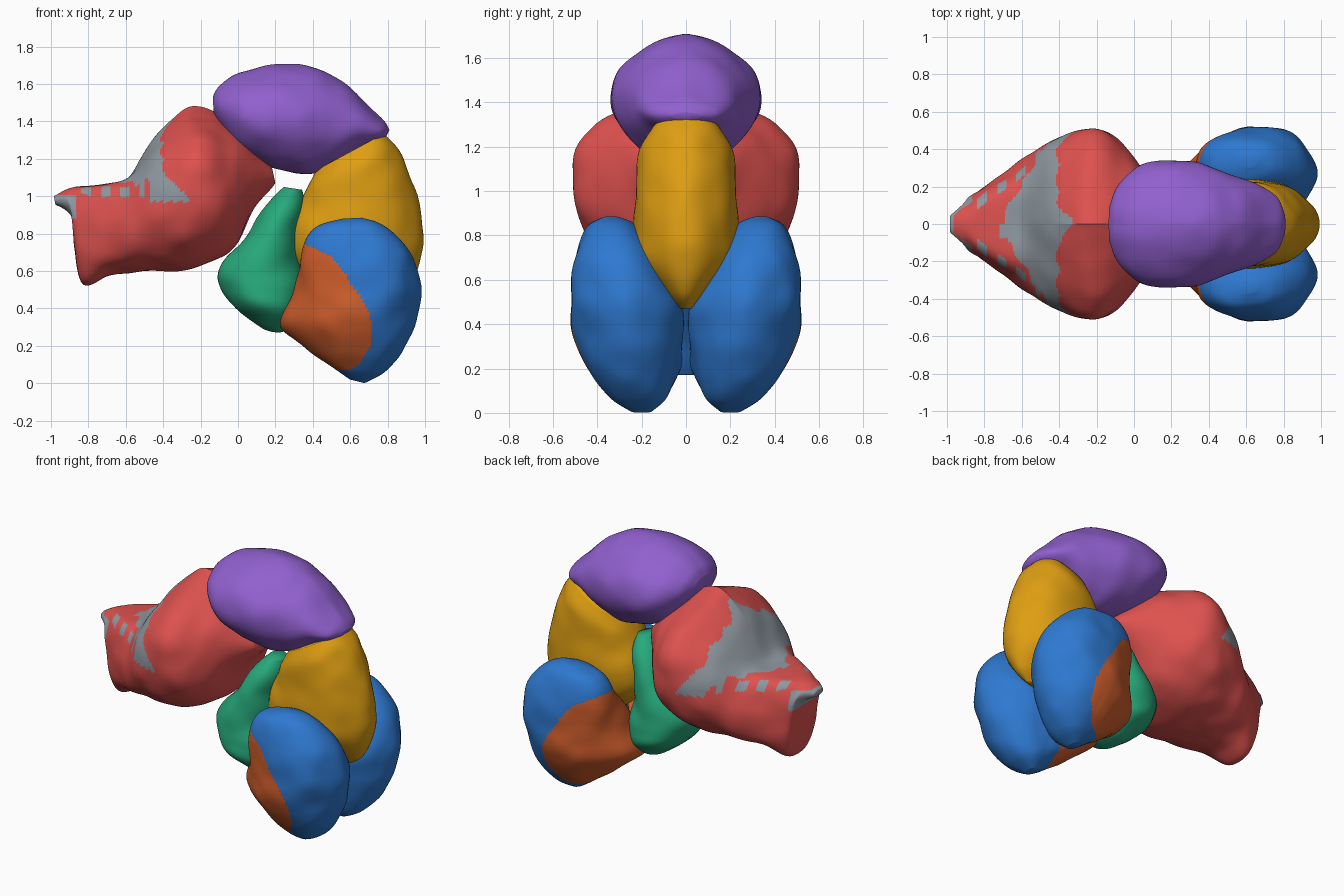
import bpy, bmesh, math
from mathutils import Vector, noise

cube = bpy.data.objects.get("Cube")
if cube:
    bpy.data.objects.remove(cube, do_unlink=True)


def material(name, *srgb):
    """Flat material from 0-255 display values."""
    c = [((v / 255 + 0.055) / 1.055) ** 2.4 for v in srgb] + [1]
    m = bpy.data.materials.new(name)
    m.use_nodes = True
    m.diffuse_color = c
    bsdf = m.node_tree.nodes["Principled BSDF"]
    bsdf.inputs["Base Color"].default_value = c
    bsdf.inputs["Roughness"].default_value = 0.7
    return m


red = material("red", 222, 82, 79)
grey = material("grey", 143, 153, 161)
purple = material("purple", 145, 96, 207)
gold = material("gold", 222, 158, 18)
green = material("green", 39, 170, 124)
blue = material("blue", 46, 121, 209)
orange = material("orange", 210, 95, 44)


def spline(rows, t):
    """Catmull-Rom value of a list of tuples at parameter t."""
    i = min(int(t), len(rows) - 2)
    f = t - i
    p = [rows[max(0, min(len(rows) - 1, i + k))] for k in (-1, 0, 1, 2)]
    return [b + 0.5 * f * (c - a + f * (2 * a - 5 * b + 4 * c - d + f * (3 * (b - c) + d - a)))
            for a, b, c, d in zip(*p)]


def loft(name, rings, mats, power=1.0, side=1, rule=None, steps=8, seg=64):
    """Organic body through rings (ax, az, bx, bz, half width, sharpness of the
    a half, y centre, inward lean of the b half); a and b are the ring's ends
    in the middle plane."""
    bm = bmesh.new()
    rings = [tuple(r) + (0,) * (8 - len(r)) for r in rings]
    loops = []
    for n in range((len(rings) - 1) * steps + 1):
        ax, az, bx, bz, w, sharp, yc, lean = spline(rings, n / steps)
        mid = Vector(((ax + bx) / 2, yc * side, (az + bz) / 2))
        half = Vector(((ax - bx) / 2, 0, (az - bz) / 2))
        loop = []
        for k in range(seg):
            a = math.tau * k / seg
            c, s = math.cos(a), math.sin(a)
            off = half * math.copysign(abs(c) ** power, c)
            p = power + (sharp * c if c > 0 else 0)
            off.y = w * math.copysign(abs(s) ** p, s) + side * lean * min(0, c)
            co = mid + off
            bump = noise.noise(Vector((co.x, abs(co.y), co.z)) * 7) * 0.012
            loop.append(bm.verts.new(co + off.normalized() * bump))
        loops.append(loop)
    for p, q in zip(loops, loops[1:]):
        for k in range(seg):
            j = (k + 1) % seg
            bm.faces.new((p[k], p[j], q[j], q[k]))
    bm.faces.new(loops[0])
    bm.faces.new(loops[-1])
    bmesh.ops.recalc_face_normals(bm, faces=bm.faces)
    for f in bm.faces:
        f.smooth = True
        if rule:
            f.material_index = int(rule(f.calc_center_median()))
    me = bpy.data.meshes.new(name)
    bm.to_mesh(me)
    bm.free()
    for m in mats:
        me.materials.append(m)
    ob = bpy.data.objects.new(name, me)
    bpy.context.collection.objects.link(ob)
    return ob


# Front snout body: grey sloping patch, grey tip and specks along the rim
def snout_grey(c):
    y = abs(c.y)
    if c.x < -0.865:
        return c.x < -0.965 or 0.88 < c.z < 1.005
    jag = 0.012 * math.sin(c.y * 45)
    back = -0.41 + max(0, 1.15 - c.z) * 0.85 + 0.08 * math.exp(-(y / 0.07) ** 2) + jag
    front = -0.73 + 0.62 * y + jag
    if front < c.x < back and c.z > (0.97 if c.x > -0.47 else 1.04):
        return True
    rim = abs(y - 0.8 * (c.x + 0.97)) < 0.025 + 0.08 * (c.x + 0.87)
    return rim and c.x < -0.5 and math.sin(c.x * 60) > 0 and c.z > 0.995


loft("snout_body", [
    (-.985, 1.00, -.975, .95, .05), (-.93, 1.03, -.89, .89, .11),
    (-.89, 1.045, -.875, .72, .14, -.3), (-.84, 1.055, -.83, .53, .18, -.5),
    (-.70, 1.07, -.70, .57, .27, -.5), (-.58, 1.11, -.58, .59, .36, -.2),
    (-.45, 1.31, -.45, .60, .44, .5), (-.30, 1.46, -.25, .61, .51, 1.2),
    (-.20, 1.48, -.10, .67, .50, 1.3), (-.08, 1.42, .00, .75, .40, .9),
    (.05, 1.30, .08, .92, .27), (.18, 1.16, .20, 1.07, .10)],
    [red, grey], power=0.9, rule=snout_grey, steps=14, seg=144)

# Arched dome on top
loft("top_dome", [
    (-.135, 1.53, -.13, 1.45, .09), (-.10, 1.59, -.08, 1.35, .20),
    (.00, 1.66, .02, 1.22, .30, .1), (.15, 1.70, .15, 1.16, .34, .2),
    (.35, 1.70, .33, 1.12, .325, .2), (.55, 1.62, .47, 1.14, .27, .1),
    (.70, 1.485, .63, 1.23, .205), (.78, 1.40, .74, 1.285, .145),
    (.81, 1.355, .79, 1.315, .06)], [purple], power=1.05)

# Rear column joining the dome to the lobes
loft("rear_column", [
    (.78, 1.335, .42, 1.14, .175), (.86, 1.24, .37, 1.04, .215),
    (.95, 1.03, .32, .92, .225, .2), (.985, .82, .28, .80, .235, .3),
    (.98, .68, .29, .66, .21, .2), (.92, .54, .42, .53, .10),
    (.84, .47, .5, .47, .03)], [gold], power=0.92)

# Inner core under the arch
loft("inner_core", [
    (.34, 1.035, .24, 1.05, .07), (.35, .95, .13, .93, .16),
    (.32, .80, .04, .78, .21), (.34, .62, -.10, .62, .23),
    (.36, .50, -.09, .50, .25), (.34, .40, -.01, .40, .24),
    (.29, .30, .12, .30, .12), (.22, .27, .18, .275, .05)], [green])

# Paired lobes: blue outside, orange on the inner side of a curved border
BORDER = [(.07, .60), (.10, .65), (.20, .705), (.36, .71), (.48, .64),
          (.60, .56), (.68, .50), (.74, .36)]


def lobe_orange(c):
    for (z0, x0), (z1, x1) in zip(BORDER, BORDER[1:]):
        if z0 <= c.z < z1:
            border = x0 + (x1 - x0) * (c.z - z0) / (z1 - z0)
            return c.x < border - 0.9 * max(0, 0.2 - abs(c.y))
    return False


for label, side in (("left", 1), ("right", -1)):
    loft(label + "_lobe", [
        (.66, .885, .56, .88, .035, 0, .34), (.76, .855, .44, .85, .10, 0, .335),
        (.85, .79, .38, .79, .145, .1, .325), (.94, .67, .335, .66, .205, .15, .305),
        (.975, .50, .30, .50, .255, .2, .268, .06), (.955, .35, .23, .31, .245, .2, .258, .12),
        (.88, .17, .37, .18, .195, .1, .24, .06), (.79, .06, .50, .09, .13, 0, .215),
        (.68, .00, .60, .02, .05, 0, .20)],
        [blue, orange], power=0.88, side=side, rule=lobe_orange, steps=14, seg=128)

# Bridge between the lobes, sloping back underneath
loft("lobe_bridge", [
    (.78, .52, .45, .55, .06), (.70, .42, .42, .45, .10),
    (.60, .27, .42, .27, .10), (.54, .17, .46, .17, .06)], [blue])
